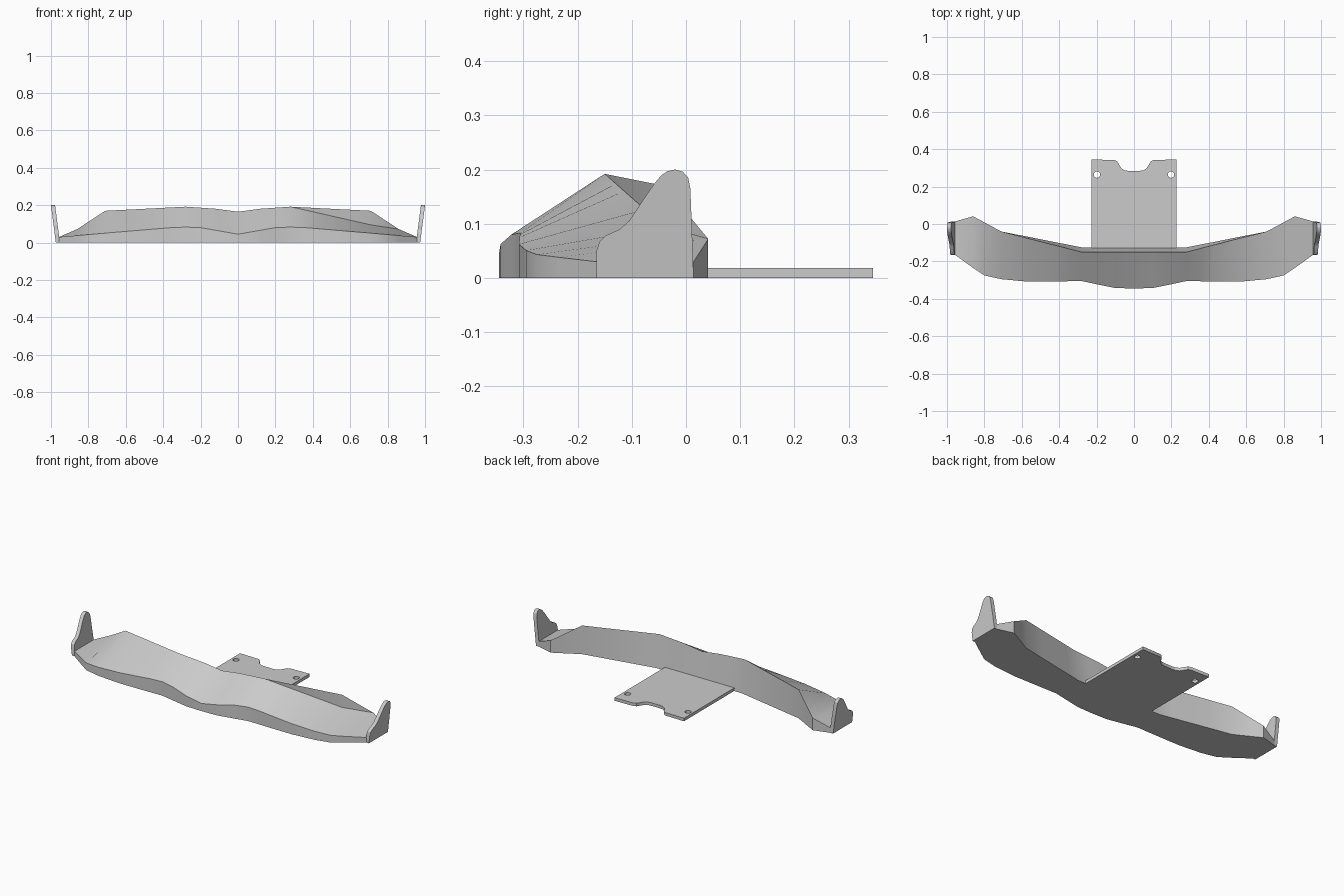
import bpy
import bmesh
import math

cube = bpy.data.objects.get("Cube")
if cube:
    bpy.data.objects.remove(cube)

grey = bpy.data.materials.new("plain grey")
grey.use_nodes = True
colour = (0.6, 0.6, 0.6, 1)
grey.diffuse_color = colour
grey.node_tree.nodes["Principled BSDF"].inputs["Base Color"].default_value = colour


def interp(points, x):
    """Straight-line interpolation through (x, value) pairs."""
    for (x0, v0), (x1, v1) in zip(points, points[1:]):
        if x <= x1:
            return v0 + (v1 - v0) * (x - x0) / (x1 - x0)
    return points[-1][1]


def add_mesh(name, bm):
    bmesh.ops.recalc_face_normals(bm, faces=bm.faces)
    mesh = bpy.data.meshes.new(name)
    bm.to_mesh(mesh)
    bm.free()
    obj = bpy.data.objects.new(name, mesh)
    bpy.context.collection.objects.link(obj)
    mesh.materials.append(grey)
    return obj


# Outlines of the wing, from the middle to the tip
TIP = 0.957
front_y = [(0, -0.345), (0.1, -0.342), (0.2, -0.322), (0.28, -0.305), (0.42, -0.307),
           (0.57, -0.308), (0.71, -0.295), (0.8, -0.275), (0.86, -0.235), (TIP, -0.165)]
front_z = [(0, 0.045), (0.2, 0.08), (0.28, 0.083), (0.36, 0.08), (TIP, 0.03)]
ridge_y = [(0, -0.15), (0.28, -0.15), (0.71, -0.04), (0.86, 0.041), (TIP, 0.014)]
ridge_z = [(0, 0.165), (0.12, 0.181), (0.28, 0.192), (0.71, 0.17), (0.86, 0.072), (TIP, 0.03)]
low_z = [(0, 0.165), (0.12, 0.181), (0.28, 0.192), (0.71, 0.095), (0.86, 0.072), (TIP, 0.03)]
back_y = [(0, -0.125), (0.28, -0.125), (0.71, -0.04), (0.86, 0.041), (TIP, 0.014)]
stations = sorted({p[0] for p in front_y + front_z + ridge_z})

# Main wing: deck, front lip, back wall and flat bottom; the left deck dips below the wall
bm = bmesh.new()
for side in (-1, 1):
    deck_z = low_z if side > 0 else ridge_z
    rows = []
    for x in stations:
        fy, ry = interp(front_y, x), interp(ridge_y, x)
        by = interp(back_y, x)
        section = [(fy, 0), (fy, interp(front_z, x)), (ry, interp(deck_z, x)),
                   (ry, interp(ridge_z, x)), (by, 0)]
        rows.append([bm.verts.new((side * x, y, z)) for y, z in section])
    for a, b in zip(rows, rows[1:]):
        for i, j in ((0, 1), (1, 2), (3, 4), (4, 0)):
            bm.faces.new((a[i], a[j], b[j], b[i]))
    tip = rows[-1]
    bm.faces.new((tip[0], tip[1], tip[3], tip[4]))
bmesh.ops.remove_doubles(bm, verts=bm.verts, dist=0.0001)
wing = add_mesh("front_wing", bm)

# Leaning end plates
profile = [(-0.165, 0), (-0.165, 0.05), (-0.16, 0.066), (-0.148, 0.078), (-0.122, 0.09),
           (-0.105, 0.105), (-0.06, 0.172), (-0.046, 0.189), (-0.034, 0.197), (-0.02, 0.2),
           (-0.006, 0.196), (0.004, 0.185), (0.008, 0.165), (0.011, 0.09), (0.014, 0)]
plates = []
for side, name in ((1, "left_end_plate"), (-1, "right_end_plate")):
    bm = bmesh.new()
    rings = [[bm.verts.new((side * (x + 0.13 * z), y, z)) for y, z in profile]
             for x in (0.952, 0.974)]
    for ring in rings:
        bm.faces.new(ring)
    inner, outer = rings
    for i in range(len(profile)):
        bm.faces.new((inner[i - 1], inner[i], outer[i], outer[i - 1]))
    plates.append(add_mesh(name, bm))

# Mounting plate with a notch and two bolt holes
half = [(0.228, -0.14), (0.228, 0.345), (0.105, 0.342), (0.09, 0.335), (0.078, 0.315),
        (0.066, 0.297), (0.05, 0.287), (0.03, 0.284)]
outline = half + [(-x, y) for x, y in reversed(half)]
loops = [outline]
for side in (-1, 1):
    angles = [math.tau * i / 24 for i in range(24)]
    loops.append([(side * 0.198 + 0.017 * math.cos(a), 0.264 + 0.017 * math.sin(a))
                  for a in angles])
curve = bpy.data.curves.new("mounting_plate", "CURVE")
curve.dimensions = "2D"
curve.fill_mode = "BOTH"
curve.extrude = 0.009
for loop in loops:
    spline = curve.splines.new("POLY")
    spline.points.add(len(loop) - 1)
    for point, (x, y) in zip(spline.points, loop):
        point.co = (x, y, 0, 1)
    spline.use_cyclic_u = True
curve.materials.append(grey)
mount = bpy.data.objects.new("mounting_plate", curve)
mount.location.z = 0.009
bpy.context.collection.objects.link(mount)

# Smooth the curved surfaces, keep the edges crisp
bpy.ops.object.select_all(action="DESELECT")
mount.select_set(True)
bpy.context.view_layer.objects.active = mount
bpy.ops.object.convert(target="MESH")
for obj in [wing] + plates:
    obj.select_set(True)
bpy.context.view_layer.objects.active = wing
bpy.ops.object.shade_smooth_by_angle(angle=math.radians(25))
